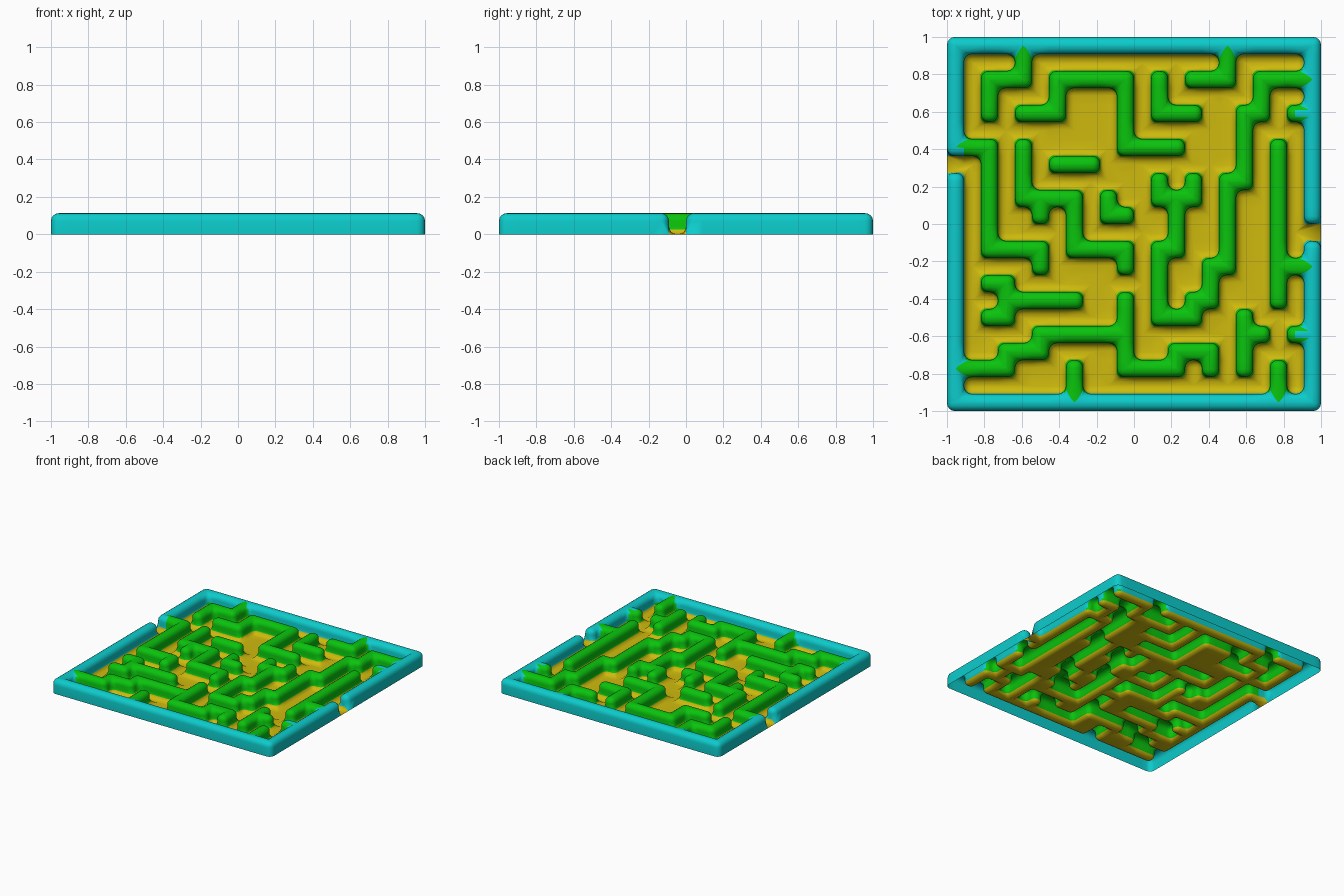
import bpy, bmesh, math

if "Cube" in bpy.data.objects:
    bpy.data.objects.remove(bpy.data.objects["Cube"])

N = 22             # cells along each side
CELL = 2 / N
HEIGHT = 0.113
ROUND = 0.042
filled = set()


def wall(*points):
    """Fill the cells along a straight-legged path of (column, row) points."""
    filled.add(points[0])
    for (c, r), (c2, r2) in zip(points, points[1:]):
        while (c, r) != (c2, r2):
            c += (c2 > c) - (c2 < c)
            r += (r2 > r) - (r2 < r)
            filled.add((c, r))


# Border with an entrance on the left and an exit on the right
wall((0, 0), (21, 0), (21, 21), (0, 21), (0, 0))
filled -= {(0, 7), (21, 11)}

# Upper walls
wall((4, 1), (4, 2), (2, 2), (2, 4))
wall((16, 1), (16, 2), (14, 2))
wall((4, 4), (6, 4), (6, 2), (10, 2), (10, 6), (13, 6))
wall((12, 2), (12, 4), (14, 4))
wall((20, 4))

# Left and middle walls
wall((1, 6), (2, 6), (2, 12), (5, 12), (5, 13))
wall((4, 6), (4, 9), (7, 9), (7, 12), (10, 12), (10, 13))
wall((5, 9), (5, 10))
wall((6, 7), (8, 7))
wall((9, 9), (9, 10), (10, 10))

# Long winding wall on the right, with its fork
wall((20, 2), (18, 2), (18, 4), (17, 4), (17, 8), (16, 8), (16, 13), (15, 13))
wall((15, 13), (15, 15), (14, 15), (14, 16), (12, 16), (12, 12), (13, 12), (13, 9))
wall((12, 8), (12, 9), (14, 9), (14, 8))
wall((19, 6), (19, 15))
wall((20, 13))

# Lower walls
wall((2, 14), (3, 14), (3, 16), (2, 16))
wall((3, 15), (7, 15))
wall((10, 15), (10, 19), (13, 19), (13, 18), (15, 18), (15, 19))
wall((10, 17), (5, 17), (5, 18), (3, 18), (3, 19), (1, 19))
wall((17, 16), (17, 19))
wall((18, 17))
wall((20, 17))
for col in (7, 19):
    wall((col, 19), (col, 20))

bm = bmesh.new()
cache = {}


def level(col, row):
    return HEIGHT if (col, row) in filled else 0


def vert(i, j, z):
    if (i, j, z) not in cache:
        cache[i, j, z] = bm.verts.new((i * CELL - 1, 1 - j * CELL, z))
    return cache[i, j, z]


# One thin open-bottomed sheet: flat cells joined by upright risers
for row in range(N):
    for col in range(N):
        z = level(col, row)
        corners = [(col, row + 1), (col + 1, row + 1), (col + 1, row), (col, row)]
        bm.faces.new([vert(i, j, z) for i, j in corners])
        for k, (dc, dr) in enumerate([(0, 1), (1, 0), (0, -1), (-1, 0)]):
            low = level(col + dc, row + dr)
            if low < z:
                a, b = corners[k], corners[(k + 1) % 4]
                bm.faces.new([vert(*a, low), vert(*b, low), vert(*b, z), vert(*a, z)])
bm.normal_update()

# Round every ridge and valley
sharp = [e for e in bm.edges
         if len(e.link_faces) == 2 and e.calc_face_angle() > 0.5]
bmesh.ops.bevel(bm, geom=sharp, offset=ROUND, offset_type='OFFSET',
                segments=4, profile=0.5, affect='EDGES', clamp_overlap=True)
bm.normal_update()

# Colours: 0 floor, 1 inner walls, 2 border
for f in bm.faces:
    c = f.calc_center_median()
    edge = max(abs(c.x), abs(c.y))
    outer_side = edge > 0.95 and abs(f.normal.z) < 0.5
    if c.z < 0.032 and not outer_side:
        f.material_index = 0
    else:
        f.material_index = 2 if edge > 0.9 else 1

mesh = bpy.data.meshes.new("maze_board")
bm.to_mesh(mesh)
bm.free()
for name, color in (("floor_yellow", (0.62, 0.49, 0.004, 1)),
                    ("wall_green", (0.003, 0.55, 0.004, 1)),
                    ("border_cyan", (0.004, 0.6, 0.6, 1))):
    mat = bpy.data.materials.new(name)
    mat.diffuse_color = color
    mat.use_nodes = True
    mat.node_tree.nodes["Principled BSDF"].inputs["Base Color"].default_value = mat.diffuse_color
    mesh.materials.append(mat)

board = bpy.data.objects.new("maze_board", mesh)
bpy.context.collection.objects.link(board)
bpy.context.view_layer.objects.active = board
board.select_set(True)
bpy.ops.object.shade_smooth_by_angle(angle=math.radians(60))
